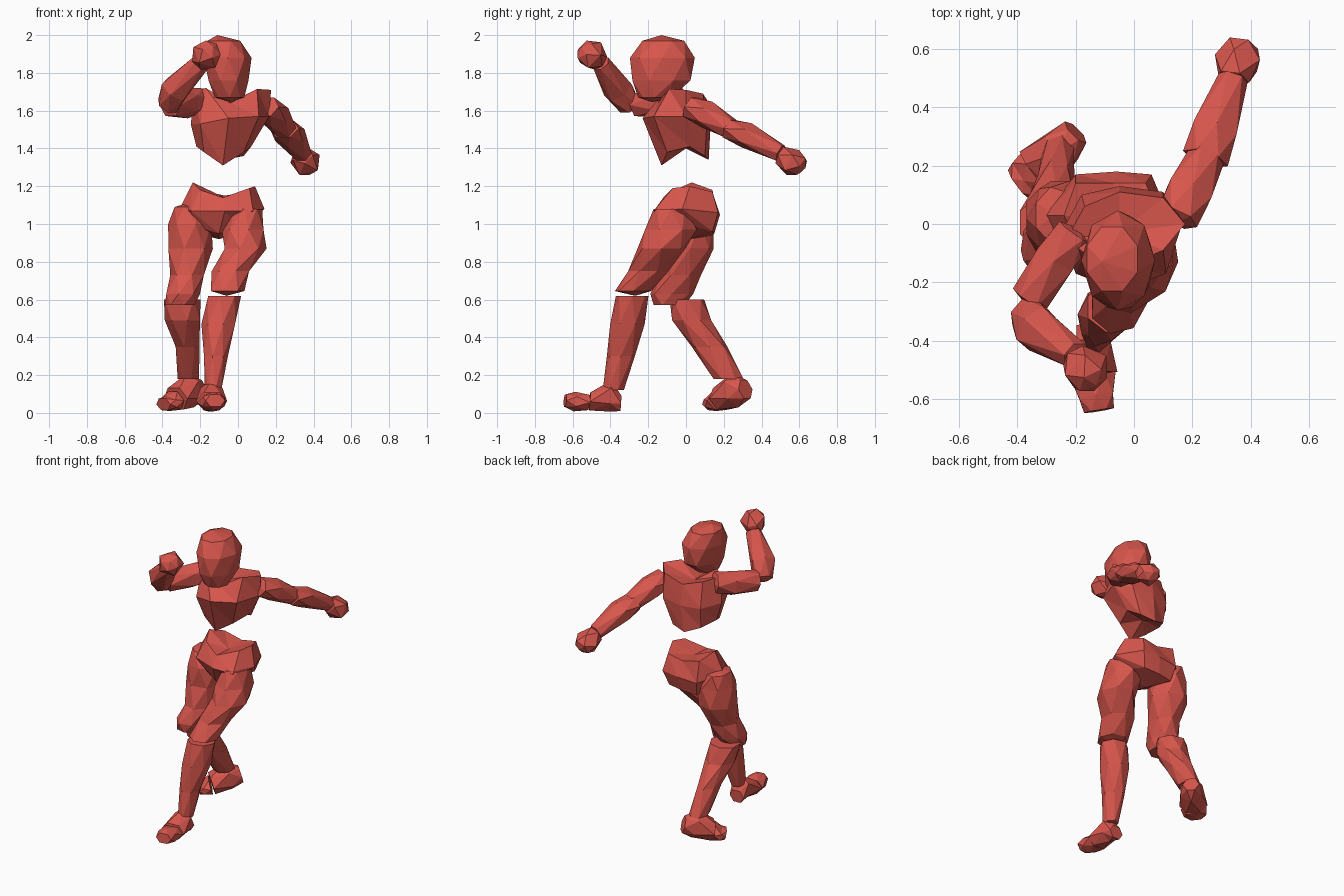
import bpy, bmesh, math
from mathutils import Vector

red = bpy.data.materials.new("red_clay")
red.diffuse_color = (0.68, 0.093, 0.073, 1)


def loft(name, rings, start=None, end=None):
    """Skin rings of points with flat triangles and cap both ends with a fan."""
    bm = bmesh.new()
    loops = [[bm.verts.new(p) for p in r] for r in rings]
    n = len(rings[0])
    for a, b in zip(loops, loops[1:]):
        for i in range(n):
            j = (i + 1) % n
            bm.faces.new((a[i], a[j], b[i]))
            bm.faces.new((a[j], b[j], b[i]))
    for loop, apex in ((loops[0], start), (loops[-1], end)):
        if apex is None:
            bm.faces.new(loop)
        else:
            c = bm.verts.new(apex)
            for i in range(n):
                bm.faces.new((loop[i], loop[(i + 1) % n], c))
    bmesh.ops.recalc_face_normals(bm, faces=bm.faces)
    me = bpy.data.meshes.new(name)
    bm.to_mesh(me)
    bm.free()
    me.materials.append(red)
    ob = bpy.data.objects.new(name, me)
    bpy.context.collection.objects.link(ob)
    return ob


def ellipse(c, u, v, a, b, n, turn):
    return [Vector(c) + 1.04 * (u * a * math.cos(t) + v * b * math.sin(t))
            for t in (2 * math.pi * (i + turn) / n for i in range(n))]


def column(name, secs, n=7, start=None, end=None):
    """Stack of level sections: x, y, z, x radius, y radius."""
    X, Y = Vector((1, 0, 0)), Vector((0, 1, 0))
    loft(name, [ellipse(s[:3], X, Y, s[3], s[4], n, k * 0.5)
                for k, s in enumerate(secs)], start, end)


def limb(name, secs, n=6, tip=0.0):
    """Sections square to the limb axis: x, y, z, side radius, up radius."""
    axis = (Vector(secs[-1][:3]) - Vector(secs[0][:3])).normalized()
    side = axis.cross(Vector((0, 0, 1))).normalized()
    up = side.cross(axis)
    loft(name, [ellipse(s[:3], side, up, s[3], s[4], n, k * 0.5)
                for k, s in enumerate(secs)],
         Vector(secs[0][:3]) - axis * tip, Vector(secs[-1][:3]) + axis * tip)


# head
column("head", [(-.045, -.165, 1.67, .075, .085), (-.05, -.13, 1.76, .11, .16),
                (-.055, -.125, 1.88, .122, .165), (-.075, -.12, 1.97, .09, .115)],
       8, (-.04, -.18, 1.645), (-.11, -.13, 2.0))

# chest: arched hem, widest ring, collar
loft("chest", [
    [(-.08, -.13, 1.31), (.03, -.10, 1.38), (.07, .02, 1.41), (.03, .10, 1.36),
     (-.07, .12, 1.34), (-.17, .08, 1.38), (-.22, -.02, 1.41), (-.18, -.11, 1.38)],
    [(-.05, -.23, 1.56), (.11, -.17, 1.57), (.165, 0, 1.57), (.10, .11, 1.53),
     (-.05, .13, 1.52), (-.18, .10, 1.52), (-.25, -.03, 1.53), (-.20, -.17, 1.53)],
    [(-.04, -.15, 1.64), (.10, -.09, 1.715), (.175, 0, 1.71), (.10, .09, 1.69),
     (-.05, .11, 1.66), (-.17, .06, 1.69), (-.23, -.05, 1.70), (-.17, -.10, 1.72)]],
    (-.07, 0, 1.40), (-.05, -.03, 1.64))

# pelvis: crotch, hips, waist rim
loft("pelvis", [
    [(-.10, -.10, .95), (0, -.08, .98), (.06, 0, 1.0), (.03, .14, .96),
     (-.08, .15, .95), (-.18, .14, .94), (-.25, .03, 1.0), (-.20, -.06, .98)],
    [(-.07, -.17, 1.07), (.08, -.17, 1.07), (.14, -.02, 1.08), (.06, .17, 1.06),
     (-.06, .18, 1.05), (-.20, .17, 1.04), (-.31, .03, 1.08), (-.25, -.10, 1.07)],
    [(-.08, -.12, 1.14), (.06, -.07, 1.19), (.09, .02, 1.20), (.04, .14, 1.17),
     (-.07, .14, 1.15), (-.20, .14, 1.18), (-.24, .03, 1.22), (-.20, -.06, 1.18)]],
    (-.10, .02, .92), (-.07, 0, 1.14))

# front leg (model's left)
column("left_thigh", [(.05, -.08, 1.08, .075, .09), (.03, -.08, .97, .112, .135),
                      (.035, -.13, .87, .112, .125), (-.035, -.2, .75, .10, .105),
                      (-.06, -.28, .645, .09, .095)], end=(-.06, -.27, .62))
column("left_shin", [(-.075, -.285, .62, .088, .085), (-.10, -.31, .47, .09, .09),
                     (-.12, -.345, .30, .064, .073), (-.13, -.385, .12, .044, .055)])
limb("left_foot", [(-.145, -.345, .05, .05, .045), (-.14, -.40, .09, .065, .08),
                   (-.14, -.51, .06, .08, .052)])
limb("left_toes", [(-.14, -.52, .055, .075, .045), (-.13, -.59, .06, .065, .05),
                   (-.12, -.64, .065, .05, .035)])

# trailing leg (model's right)
column("right_thigh", [(-.27, .03, 1.09, .07, .095), (-.25, .02, 1.0, .115, .125),
                       (-.257, .02, .87, .119, .125), (-.265, -.03, .73, .09, .108),
                       (-.295, -.075, .63, .09, .112), (-.305, -.09, .57, .08, .08)],
       start=(-.27, .03, 1.11))
column("right_shin", [(-.30, .005, .60, .098, .09), (-.29, .03, .49, .094, .102),
                      (-.27, .125, .35, .064, .093), (-.26, .225, .18, .057, .078)])
limb("right_foot", [(-.20, .315, .125, .05, .055), (-.25, .26, .12, .075, .09),
                    (-.33, .185, .075, .085, .065)])
limb("right_toes", [(-.335, .18, .065, .08, .055), (-.37, .155, .05, .08, .04),
                    (-.395, .135, .045, .06, .035)])

# raised arm (model's right)
limb("right_upper_arm", [(-.20, -.03, 1.66, .065, .065), (-.27, -.12, 1.64, .078, .078),
                         (-.36, -.26, 1.63, .065, .065)], tip=.02)
limb("right_forearm", [(-.375, -.30, 1.625, .062, .055), (-.335, -.36, 1.71, .08, .078),
                       (-.20, -.45, 1.85, .048, .048)], tip=.01)
limb("right_hand", [(-.20, -.455, 1.86, .05, .05), (-.165, -.50, 1.895, .082, .08),
                    (-.14, -.54, 1.925, .055, .055)], n=5, tip=.02)

# swung-back arm (model's left)
limb("left_upper_arm", [(.15, .02, 1.62, .07, .06), (.19, .11, 1.58, .085, .072),
                        (.25, .235, 1.505, .062, .055)], tip=.02)
limb("left_forearm", [(.245, .225, 1.505, .078, .055), (.275, .32, 1.47, .085, .067),
                      (.34, .50, 1.375, .05, .047)], tip=.01)
limb("left_hand", [(.34, .50, 1.365, .055, .05), (.36, .56, 1.325, .082, .075),
                   (.37, .615, 1.305, .055, .05)], n=5, tip=.02)
